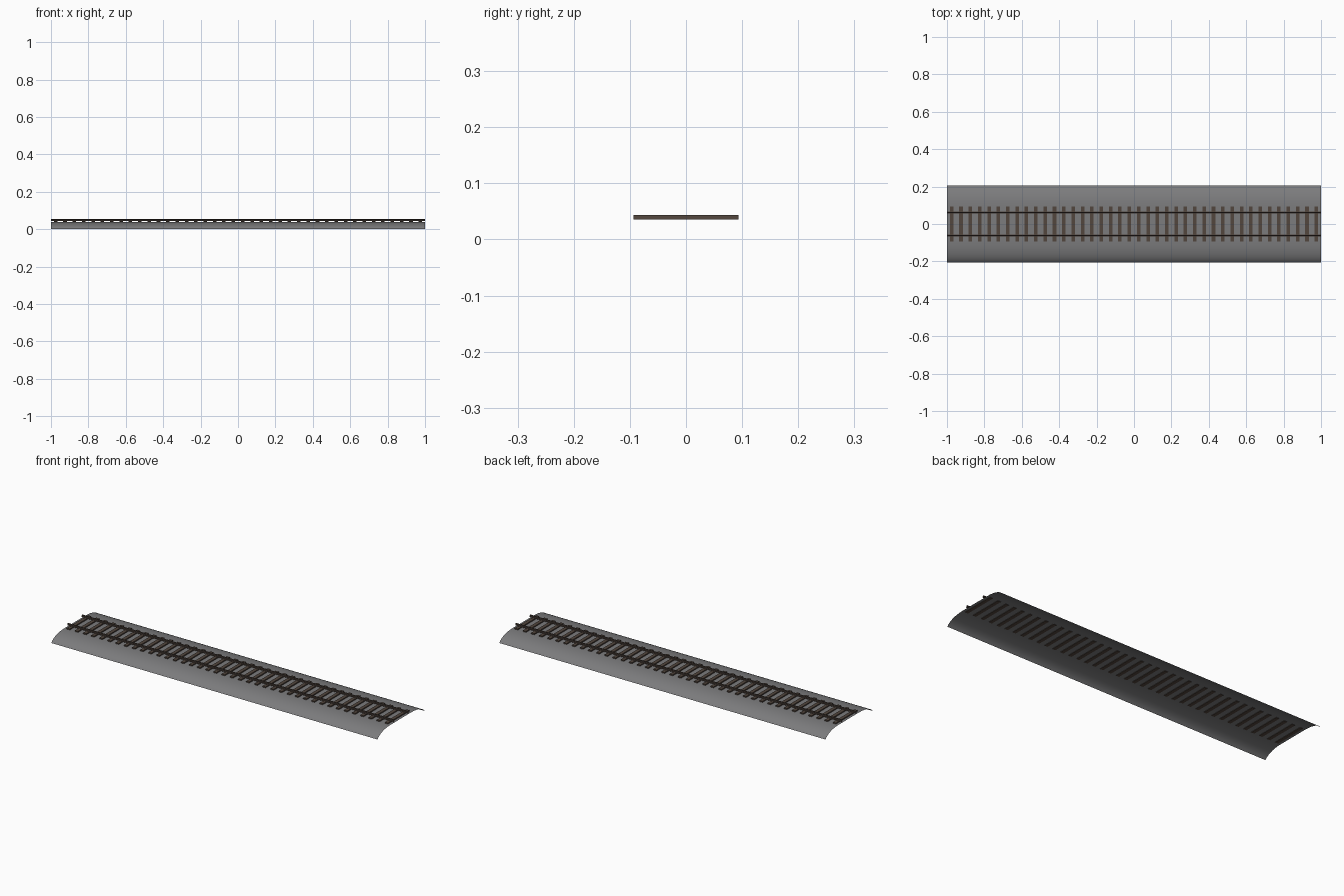
import bpy
import bmesh

if "Cube" in bpy.data.objects:
    bpy.data.objects.remove(bpy.data.objects["Cube"])


def material(name, colour):
    mat = bpy.data.materials.new(name)
    mat.diffuse_color = (*colour, 1)
    mat.use_nodes = True
    mat.node_tree.nodes["Principled BSDF"].inputs["Base Color"].default_value = mat.diffuse_color
    return mat


def finish(name, bm, mat):
    mesh = bpy.data.meshes.new(name)
    bm.to_mesh(mesh)
    bm.free()
    obj = bpy.data.objects.new(name, mesh)
    bpy.context.collection.objects.link(obj)
    mesh.materials.append(mat)
    return obj


def sweep(name, profile, mat, closed=False):
    """Open-ended sheet running along x; profile is (y, z) points, +y to -y."""
    bm = bmesh.new()
    rows = [[bm.verts.new((x, y, z)) for y, z in profile] for x in (-1, 1)]
    n = len(profile)
    for i in range(n if closed else n - 1):
        j = (i + 1) % n
        bm.faces.new((rows[0][i], rows[0][j], rows[1][j], rows[1][i]))
    return finish(name, bm, mat)


def smooth(obj):
    bpy.ops.object.select_all(action='DESELECT')
    obj.select_set(True)
    bpy.context.view_layer.objects.active = obj
    bpy.ops.object.shade_smooth_by_angle()


stone = material("stone", (0.2, 0.2, 0.205))
wood = material("wood", (0.085, 0.062, 0.048))
steel = material("rusty_steel", (0.075, 0.055, 0.045))

# Ballast bed: thin open sheet with rounded shoulders and a flat crown
half = [(0.207, 0), (0.199, 0.0085), (0.188, 0.0165), (0.174, 0.0235),
        (0.157, 0.0295), (0.137, 0.034), (0.115, 0.0368), (0.09, 0.0377)]
ballast = sweep("ballast_bed", half + [(-y, z) for y, z in reversed(half)], stone)
smooth(ballast)

# Sleepers: sunk through the ballast sheet
COUNT, PITCH = 40, 0.05
SIZE = (0.019, 0.187, 0.008)
SLEEPER_Z = 0.0396
bm = bmesh.new()
for i in range(COUNT):
    made = bmesh.ops.create_cube(bm, size=1)["verts"]
    bmesh.ops.scale(bm, vec=SIZE, verts=made)
    bmesh.ops.translate(bm, vec=(-0.975 + i * PITCH, 0, SLEEPER_Z), verts=made)
finish("sleepers", bm, wood)

# Rails: foot, web and head profile, open at the ends
side = [(-0.005, 0.0436), (-0.005, 0.0447), (-0.0012, 0.0462),
        (-0.0012, 0.0502), (-0.0033, 0.0512), (-0.0033, 0.0542)]
outline = [(-y, z) for y, z in reversed(side)]
outline = list(reversed(outline)) + list(reversed(side))
for name, offset in (("left_rail", 0.0615), ("right_rail", -0.0615)):
    sweep(name, [(y + offset, z) for y, z in outline], steel, closed=True)
